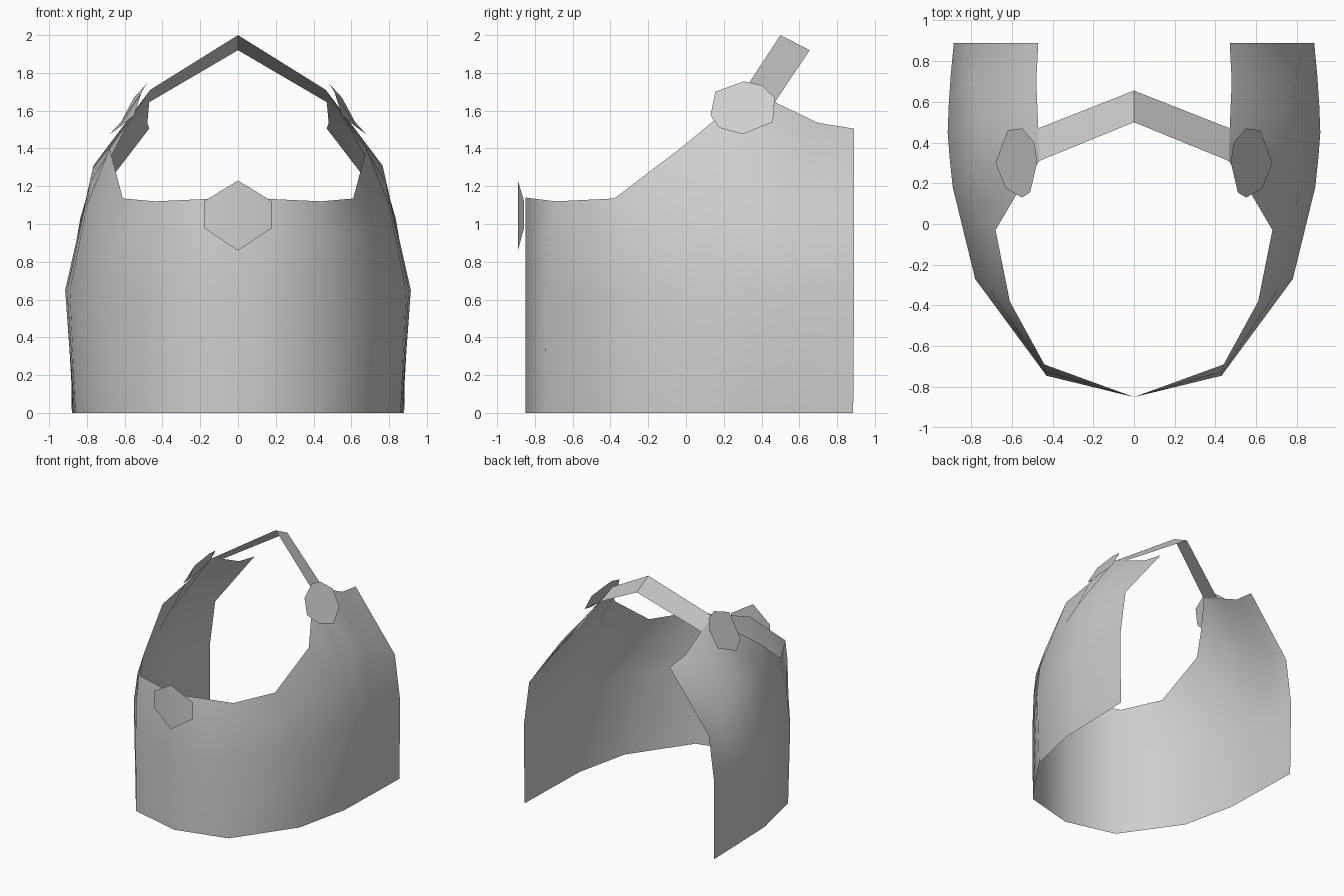
import bpy

grey = bpy.data.materials.new("light_grey")
grey.diffuse_color = (0.62, 0.62, 0.62, 1)


def sheet(name, verts, faces, angle):
    """Half of an open sheet on the +x side, mirrored across x = 0."""
    mesh = bpy.data.meshes.new(name)
    mesh.from_pydata(verts, [], faces)
    mesh.materials.append(grey)
    ob = bpy.data.objects.new(name, mesh)
    bpy.context.collection.objects.link(ob)
    mod = ob.modifiers.new("mirror", 'MIRROR')
    mod.use_clip = True
    mod.merge_threshold = 0.002
    bpy.ops.object.select_all(action='DESELECT')
    ob.select_set(True)
    bpy.context.view_layer.objects.active = ob
    bpy.ops.object.modifier_apply(modifier=mod.name)
    bpy.ops.object.shade_smooth_by_angle(angle=angle)
    return ob


# Body shell: columns from the front centre to the open back edge,
# each with hem, widest row, shoulder row and rim
columns = [
    [(0, -.85, 0), (0, -.85, .65), (0, -.85, .95), (0, -.85, 1.14)],
    [(.43, -.74, 0), (.43, -.745, .65), (.435, -.725, .95), (.44, -.69, 1.12)],
    [(.76, -.27, 0), (.78, -.27, .65), (.71, -.32, .92), (.61, -.38, 1.135)],
    [(.86, .18, 0), (.89, .18, .65), (.80, .10, 1.10), (.68, -.03, 1.40)],
    [(.865, .31, 0), (.905, .32, .65), (.785, .24, 1.22), (.58, .14, 1.54)],
    [(.868, .45, 0), (.915, .45, .65), (.765, .37, 1.31), (.465, .31, 1.71)],
    [(.873, .60, 0), (.91, .58, .65), (.775, .55, 1.26), (.47, .47, 1.645)],
    [(.876, .74, 0), (.90, .73, .65), (.80, .73, 1.15), (.48, .70, 1.535)],
    [(.88, .885, 0), (.885, .89, .65), (.835, .89, 1.03), (.47, .89, 1.505)],
]
rows = len(columns[0])
faces = [(c * rows + r, (c + 1) * rows + r, (c + 1) * rows + r + 1, c * rows + r + 1)
         for c in range(len(columns) - 1) for r in range(rows - 1)]
sheet("body_shell", [p for col in columns for p in col], faces, 1.2)

# Neck strap: flat band rising to a peak behind the neck
sheet("neck_strap", [(0, .50, 2.0), (.465, .31, 1.71), (.47, .47, 1.645), (0, .655, 1.92)],
      [(0, 1, 2, 3)], 0.5)

# Front plate: hexagon folded along its centre line
sheet("front_plate", [(0, -.89, .86), (.18, -.857, .98), (.18, -.857, 1.12), (0, -.89, 1.23)],
      [(0, 1, 2, 3)], 0.6)

# Shoulder plates: eight-sided discs floating over the strap ends
disc = [(.475, .305, 1.755), (.51, .155, 1.70), (.55, .13, 1.575), (.63, .175, 1.51),
        (.68, .30, 1.475), (.62, .46, 1.54), (.55, .47, 1.67), (.49, .40, 1.735)]
sheet("shoulder_plates", disc, [tuple(range(8))], 0.5)
